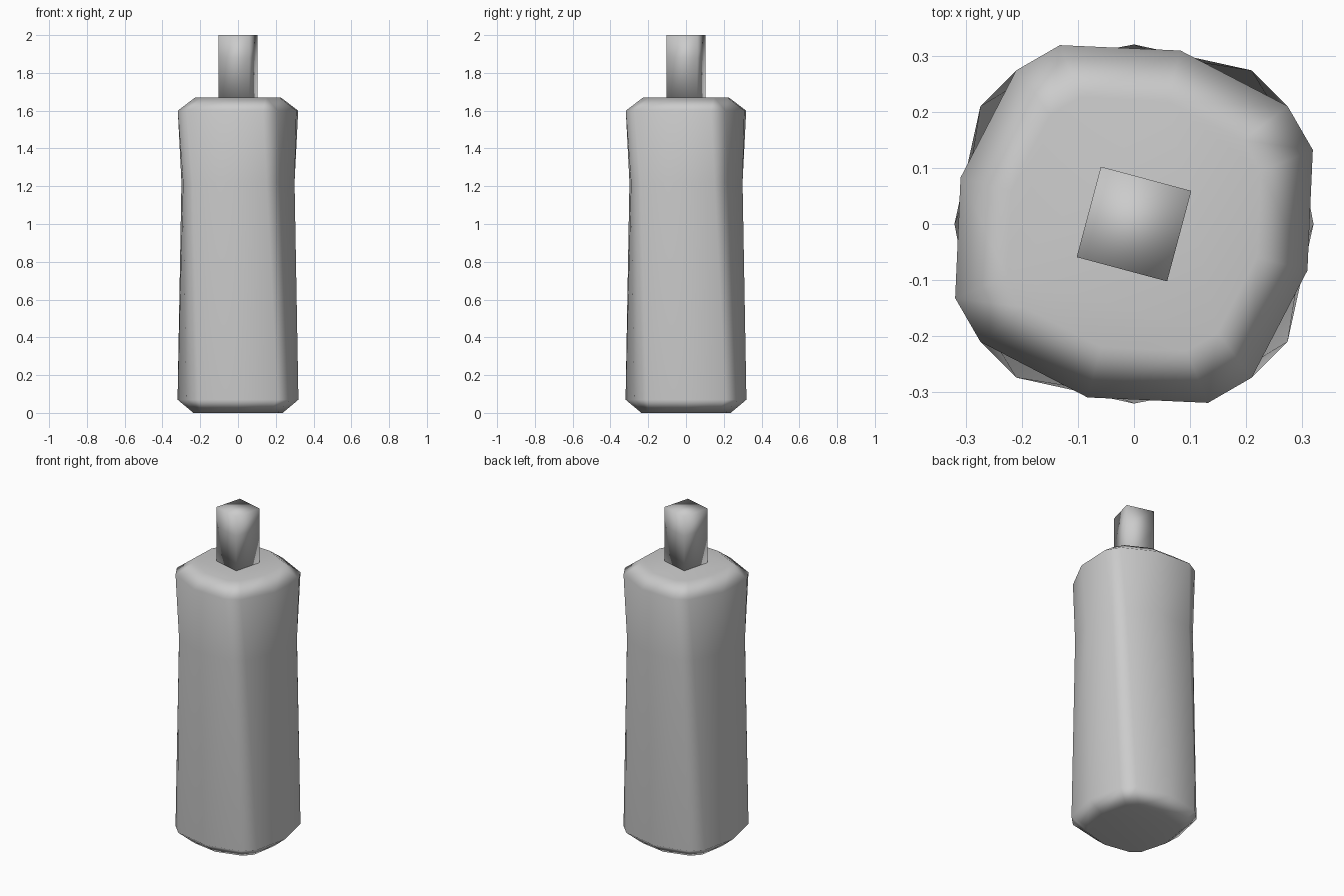
import bpy
import bmesh
from math import radians, cos, sin

cube = bpy.data.objects.get("Cube")
if cube:
    bpy.data.objects.remove(cube, do_unlink=True)

grey = bpy.data.materials.new("plain grey")
grey.use_nodes = True
GREY = (0.6, 0.6, 0.6, 1)
grey.diffuse_color = GREY
grey.node_tree.nodes["Principled BSDF"].inputs["Base Color"].default_value = GREY


def loft(name, section, rings):
    """Join turned and scaled copies of a polar section (angle, radius) and cap the ends.
    Each ring is (height, scale, turn in degrees)."""
    bm = bmesh.new()
    loops = []
    for z, scale, turn in rings:
        loops.append([bm.verts.new((r * scale * cos(radians(a + turn)),
                                    r * scale * sin(radians(a + turn)), z))
                      for a, r in section])
    n = len(section)
    for low, high in zip(loops, loops[1:]):
        for i in range(n):
            j = (i + 1) % n
            bm.faces.new((low[i], low[j], high[j], high[i]))
    bm.faces.new(loops[0][::-1])
    bm.faces.new(loops[-1])
    for face in bm.faces:
        face.smooth = True
    mesh = bpy.data.meshes.new(name)
    bm.to_mesh(mesh)
    bm.free()
    mesh.materials.append(grey)
    obj = bpy.data.objects.new(name, mesh)
    bpy.context.collection.objects.link(obj)
    return obj


# Bottle body: bulging square with chamfered corners, twisted and pinched at the waist
quarter = [(0, 0.32), (37.5, 0.345), (52.5, 0.345)]
body_section = [(a + 90 * k, r) for k in range(4) for a, r in quarter]
body = loft("bottle_body", body_section, [
    (0, 0.74, 3),
    (0.07, 1, 0),
    (1.22, 0.95, -10),
    (1.6, 1, -15),
    (1.67, 0.71, -15),
])
body.modifiers.new("Even shading", 'WEIGHTED_NORMAL')

# Neck: plain square post turned with the shoulder
neck_section = [(45 + 90 * k, 0.118) for k in range(4)]
loft("bottle_neck", neck_section, [
    (1.67, 1, -15),
    (1.88, 1, -15),
    (2, 1, -15),
])
